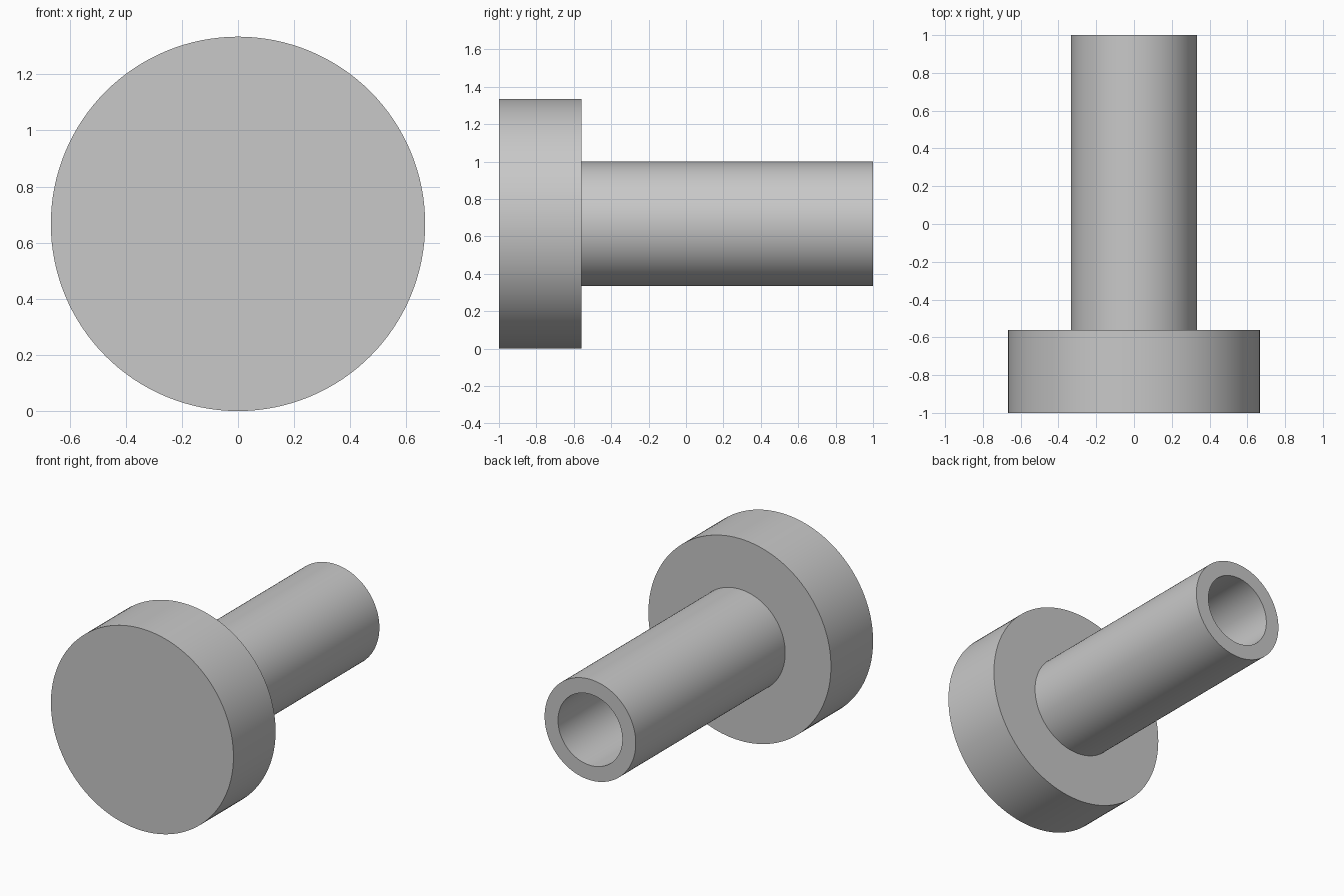
import bpy
import bmesh
import math
from mathutils import Vector

cube = bpy.data.objects.get("Cube")
if cube:
    bpy.data.objects.remove(cube, do_unlink=True)

SEGMENTS = 128
HEAD_R, SHAFT_R, BORE_R = 0.667, 0.333, 0.235
FRONT, SHOULDER, BACK = -1.0, -0.56, 1.0
BORE_END = SHOULDER

grey = bpy.data.materials.new("plain_grey")
grey.use_nodes = True
colour = (0.58, 0.58, 0.58, 1)
grey.diffuse_color = colour
grey.node_tree.nodes["Principled BSDF"].inputs["Base Color"].default_value = colour


def lathe_y(name, profile, height):
    """Revolve (radius, y) points about a horizontal axis at the given height."""
    bm = bmesh.new()
    verts = [bm.verts.new((r, y, 0)) for r, y in profile]
    edges = [bm.edges.new(pair) for pair in zip(verts, verts[1:])]
    bmesh.ops.spin(bm, geom=verts + edges, cent=Vector(), axis=(0, 1, 0),
                   angle=math.tau, steps=SEGMENTS, use_merge=True)
    bmesh.ops.remove_doubles(bm, verts=bm.verts, dist=0.0001)
    bmesh.ops.recalc_face_normals(bm, faces=bm.faces)
    mesh = bpy.data.meshes.new(name)
    bm.to_mesh(mesh)
    bm.free()
    mesh.materials.append(grey)
    obj = bpy.data.objects.new(name, mesh)
    obj.location.z = height
    bpy.context.collection.objects.link(obj)
    bpy.ops.object.select_all(action="DESELECT")
    obj.select_set(True)
    bpy.context.view_layer.objects.active = obj
    bpy.ops.object.shade_smooth_by_angle(angle=math.radians(30))
    return obj


# Wide solid head, narrower shaft and a blind bore open at the back
lathe_y("flanged_sleeve", [
    (0, FRONT), (HEAD_R, FRONT), (HEAD_R, SHOULDER),
    (SHAFT_R, SHOULDER), (SHAFT_R, BACK),
    (BORE_R, BACK), (BORE_R, BORE_END), (0, BORE_END),
], HEAD_R)
